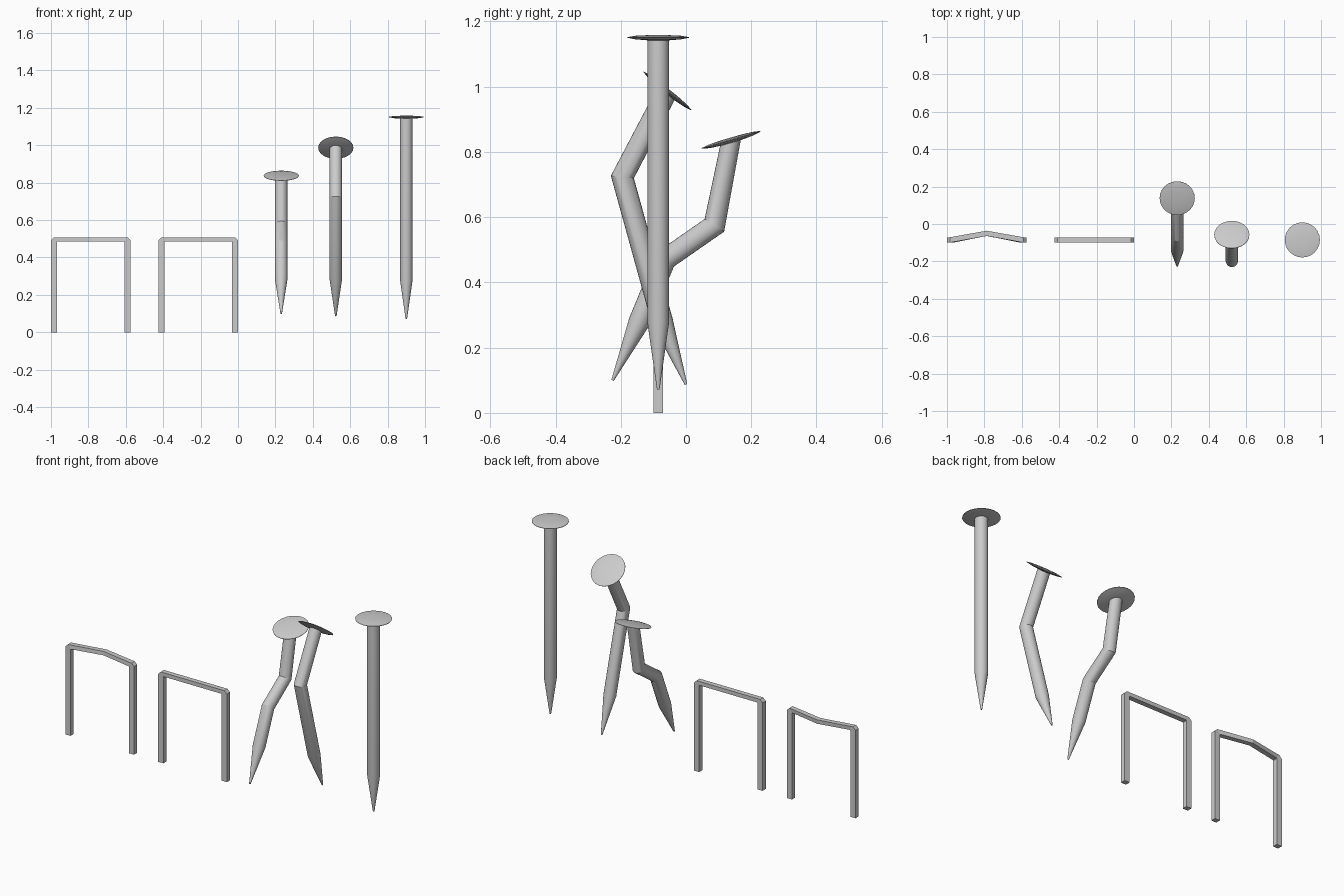
import bpy, bmesh
from math import cos, sin, pi
from mathutils import Vector

if "Cube" in bpy.data.objects:
    bpy.data.objects.remove(bpy.data.objects["Cube"])

SIDES = 24
Y0 = -0.085          # common depth line of the set


def loft(name, rings, smooth=False):
    """Skin a list of equal-length closed rings and cap both ends."""
    bm = bmesh.new()
    loops = [[bm.verts.new(p) for p in ring] for ring in rings]
    n = len(loops[0])
    for a, b in zip(loops, loops[1:]):
        for i in range(n):
            j = (i + 1) % n
            bm.faces.new((a[i], a[j], b[j], b[i]))
    bm.faces.new(loops[0])
    bm.faces.new(loops[-1])
    bmesh.ops.recalc_face_normals(bm, faces=bm.faces)
    me = bpy.data.meshes.new(name)
    bm.to_mesh(me)
    bm.free()
    ob = bpy.data.objects.new(name, me)
    bpy.context.collection.objects.link(ob)
    if smooth:
        bpy.ops.object.select_all(action='DESELECT')
        ob.select_set(True)
        bpy.context.view_layer.objects.active = ob
        bpy.ops.object.shade_smooth_by_angle(angle=0.45)
    return ob


def circle_ring(x, c, axis, rx, rm):
    """Ring at (x, c) in the plane normal to axis, a (y, z) direction."""
    m = Vector((-axis.y, axis.x))
    return [(x + rx * cos(t), c.x + m.x * rm * sin(t), c.y + m.y * rm * sin(t))
            for t in (2 * pi * i / SIDES for i in range(SIDES))]


def nail(name, x, path, head_axis, r=0.033):
    """path: (y, z) points from tip to head centre."""
    pts = [Vector(p) for p in path]
    up = Vector(head_axis).normalized()
    dirs = [(b - a).normalized() for a, b in zip(pts, pts[1:])]
    rings = [circle_ring(x, pts[0], dirs[0], 0.004, 0.004)]
    for i in range(1, len(pts)):
        axis = up if i == len(pts) - 1 else (dirs[i - 1] + dirs[i]).normalized()
        if i == 1:
            axis = dirs[1]
        stretch = 1 / max(0.5, axis.dot(dirs[min(i, len(dirs) - 1)]))
        # the last ring is measured across the tilted head
        if i == len(pts) - 1:
            stretch = 1
        rings.append(circle_ring(x, pts[i], axis, r, r * stretch))
    loft(name + "_shaft", rings, True)
    # thin lens-shaped head
    profile = [(0.033, -0.009), (0.07, -0.006), (0.094, -0.001),
               (0.094, 0.001), (0.07, 0.005), (0.03, 0.007)]
    loft(name + "_head", [circle_ring(x, pts[-1] + up * h, up, q, q)
                          for q, h in profile], True)


def staple(name, cx, bow):
    """Square wire staple; bow pushes the middle of the bridge backwards."""
    # (outer x, outer z, inner x, inner z) of the left half
    half = [(0.2125, 0, 0.181, 0), (0.2125, 0.493, 0.181, 0.483),
            (0.197, 0.508, 0.178, 0.486)]
    sections = [(-a, b, -c, d, 0) for a, b, c, d in half]
    sections.append((0, 0.508, 0, 0.486, bow))
    sections += [(a, b, c, d, 0) for a, b, c, d in reversed(half)]
    w = 0.014
    loft(name, [[(cx + ox, Y0 + s - w, oz), (cx + ox, Y0 + s + w, oz),
                 (cx + ix, Y0 + s + w, iz), (cx + ix, Y0 + s - w, iz)]
                for ox, oz, ix, iz, s in sections])


# Staples: one bowed, one straight
staple("bent_staple", -0.7875, 0.035)
staple("straight_staple", -0.2125, 0)

# Nails: double bend, single bend, straight
nail("double_bent_nail", 0.231,
     [(-0.225, 0.10), (-0.143, 0.28), (-0.064, 0.47), (0.087, 0.575), (0.138, 0.837)],
     (-0.28, 0.96))
nail("single_bent_nail", 0.523,
     [(0.0, 0.087), (-0.073, 0.281), (-0.195, 0.723), (-0.057, 0.987)],
     (0.626, 0.78))
nail("straight_nail", 0.9,
     [(Y0, 0.072), (Y0, 0.275), (Y0, 1.151)], (0, 1))
